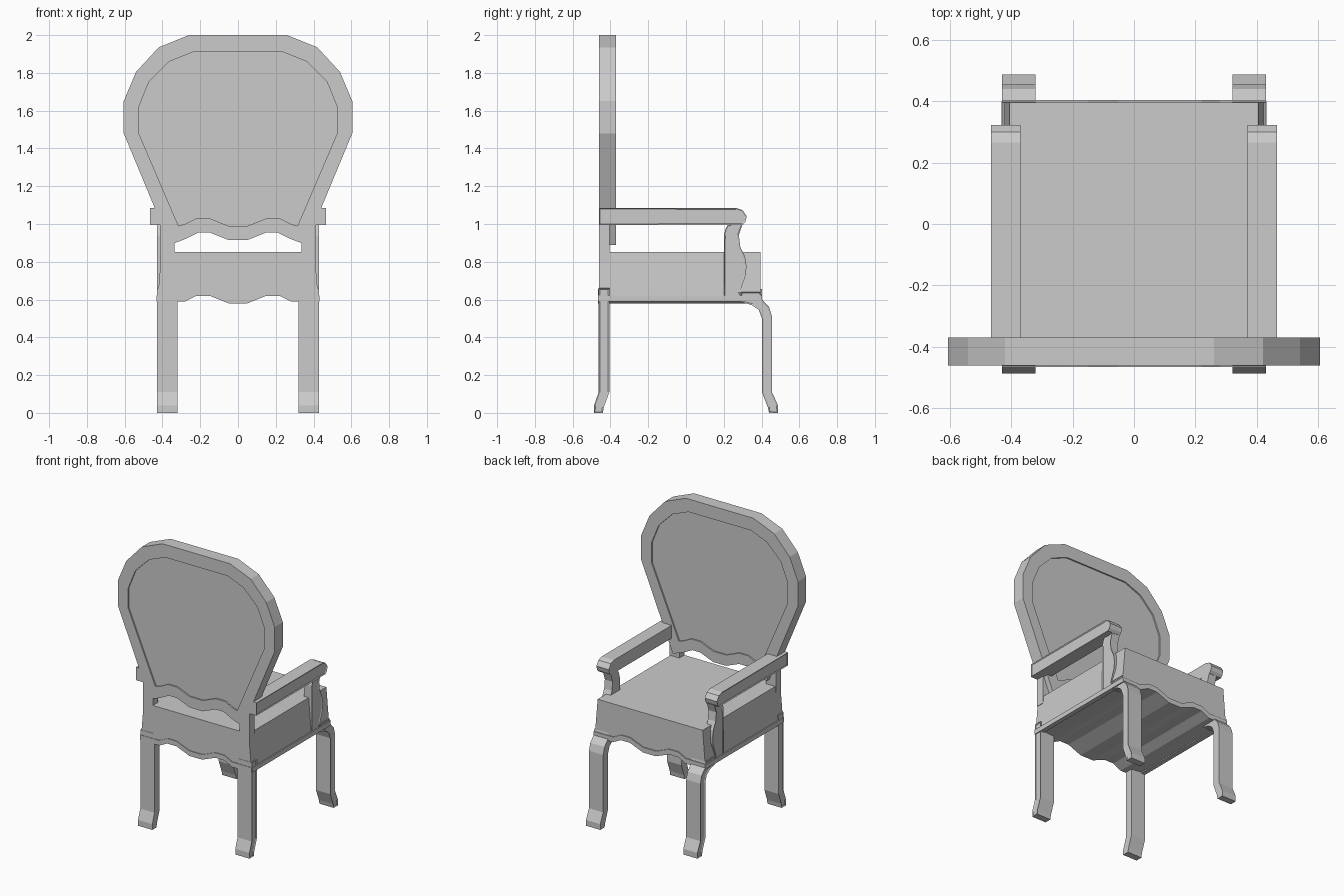
import bpy, bmesh

mat = bpy.data.materials.new("plain grey")
mat.diffuse_color = (0.6, 0.6, 0.6, 1)


def finish(name, bm):
    bmesh.ops.recalc_face_normals(bm, faces=bm.faces)
    me = bpy.data.meshes.new(name)
    bm.to_mesh(me)
    bm.free()
    me.materials.append(mat)
    ob = bpy.data.objects.new(name, me)
    bpy.context.collection.objects.link(ob)
    return ob


def prism(name, pts, a, b, axis, groove=0, mirror=False):
    """Extrude a 2D profile along x (profile y,z) or y (profile x,z)."""
    bm = bmesh.new()
    at = (lambda p, t: (t, p[0], p[1])) if axis == 'x' else (lambda p, t: (p[0], t, p[1]))
    lo = [bm.verts.new(at(p, a)) for p in pts]
    hi = [bm.verts.new(at(p, b)) for p in pts]
    n = len(pts)
    bm.faces.new(lo)
    cap = bm.faces.new(hi)
    for i in range(n):
        j = (i + 1) % n
        bm.faces.new((lo[i], lo[j], hi[j], hi[i]))
    bmesh.ops.recalc_face_normals(bm, faces=bm.faces)
    if groove:  # narrow raised bead round the outer side
        bmesh.ops.inset_region(bm, faces=[cap], thickness=groove, depth=-0.005)
    ob = finish(name, bm)
    if mirror:
        ob.modifiers.new("mirror", 'MIRROR').use_axis = (True, False, False)
    return ob


def both(half):
    return half + [(-x, z) for x, z in reversed(half)]


# oval back: outer frame ring with a slightly sunken panel
outer = both([(0.26, 2.0), (0.42, 1.935), (0.54, 1.805), (0.605, 1.65), (0.605, 1.48),
              (0.36, 0.89), (0.28, 0.92), (0.21, 0.955), (0.15, 0.955), (0.05, 0.915)])
inner = both([(0.24, 1.91), (0.365, 1.86), (0.47, 1.755), (0.525, 1.62), (0.525, 1.48),
              (0.315, 0.99), (0.28, 1.0), (0.22, 1.03), (0.15, 1.03), (0.05, 0.99)])
bm = bmesh.new()
loops = [[bm.verts.new((x, y, z)) for x, z in pts]
         for pts, y in ((outer, -0.46), (outer, -0.37), (inner, -0.37), (inner, -0.46))]
n = len(outer)
for k in range(4):
    p, q = loops[k], loops[(k + 1) % 4]
    for i in range(n):
        j = (i + 1) % n
        bm.faces.new((p[i], p[j], q[j], q[i]))
finish("back_frame", bm)
prism("back_panel", inner, -0.45, -0.38, 'y')

# seat block with wavy underside
wave = [(0.32, 0.59), (0.28, 0.59), (0.22, 0.62), (0.15, 0.62), (0.05, 0.58)]
prism("seat", both([(0.405, 0.853), (0.426, 0.60)] + wave), -0.46, 0.395, 'y')

# wavy trim on the front and back aprons, straight trim on the sides
edge = both([(0.43, 0.59)] + wave)
band = edge + [(x, z + 0.035) for x, z in reversed(edge)]
prism("front_trim", band, 0.39, 0.403, 'y')
prism("back_trim", band, -0.465, -0.455, 'y')
prism("side_trim", [(-0.46, 0.59), (0.40, 0.59), (0.40, 0.622), (-0.46, 0.622)],
      0.40, 0.432, 'x', mirror=True)

# legs
prism("front_leg", [(0.29, 0.64), (0.395, 0.64), (0.403, 0.60), (0.44, 0.56), (0.455, 0.51),
                    (0.455, 0.11), (0.487, 0.04), (0.487, 0), (0.44, 0), (0.433, 0.03),
                    (0.402, 0.11), (0.402, 0.50), (0.385, 0.545), (0.35, 0.57), (0.29, 0.588)],
      0.32, 0.43, 'x', 0.008, True)
prism("back_leg", [(-0.462, 0.66), (-0.462, 0.11), (-0.487, 0.04), (-0.487, 0), (-0.44, 0),
                   (-0.435, 0.03), (-0.406, 0.11), (-0.406, 0.66)],
      0.32, 0.43, 'x', 0.008, True)

# posts joining the seat to the back
prism("back_post", [(-0.46, 0.80), (-0.405, 0.80), (-0.405, 1.0), (-0.46, 1.0)],
      0.335, 0.412, 'x', mirror=True)

# curved arm supports
prism("arm_support", [(0.20, 0.60), (0.20, 0.94), (0.21, 0.975), (0.225, 1.0), (0.30, 1.0),
                      (0.28, 0.94), (0.287, 0.88), (0.313, 0.825), (0.32, 0.78), (0.317, 0.73),
                      (0.295, 0.67), (0.285, 0.64), (0.30, 0.60)],
      0.37, 0.43, 'x', 0.008, True)

# armrests with rounded ends
prism("armrest", [(-0.46, 0.995), (0.30, 0.995), (0.315, 1.012), (0.322, 1.04), (0.30, 1.073),
                  (0.265, 1.085), (-0.46, 1.085)],
      0.37, 0.465, 'x', 0.008, True)
